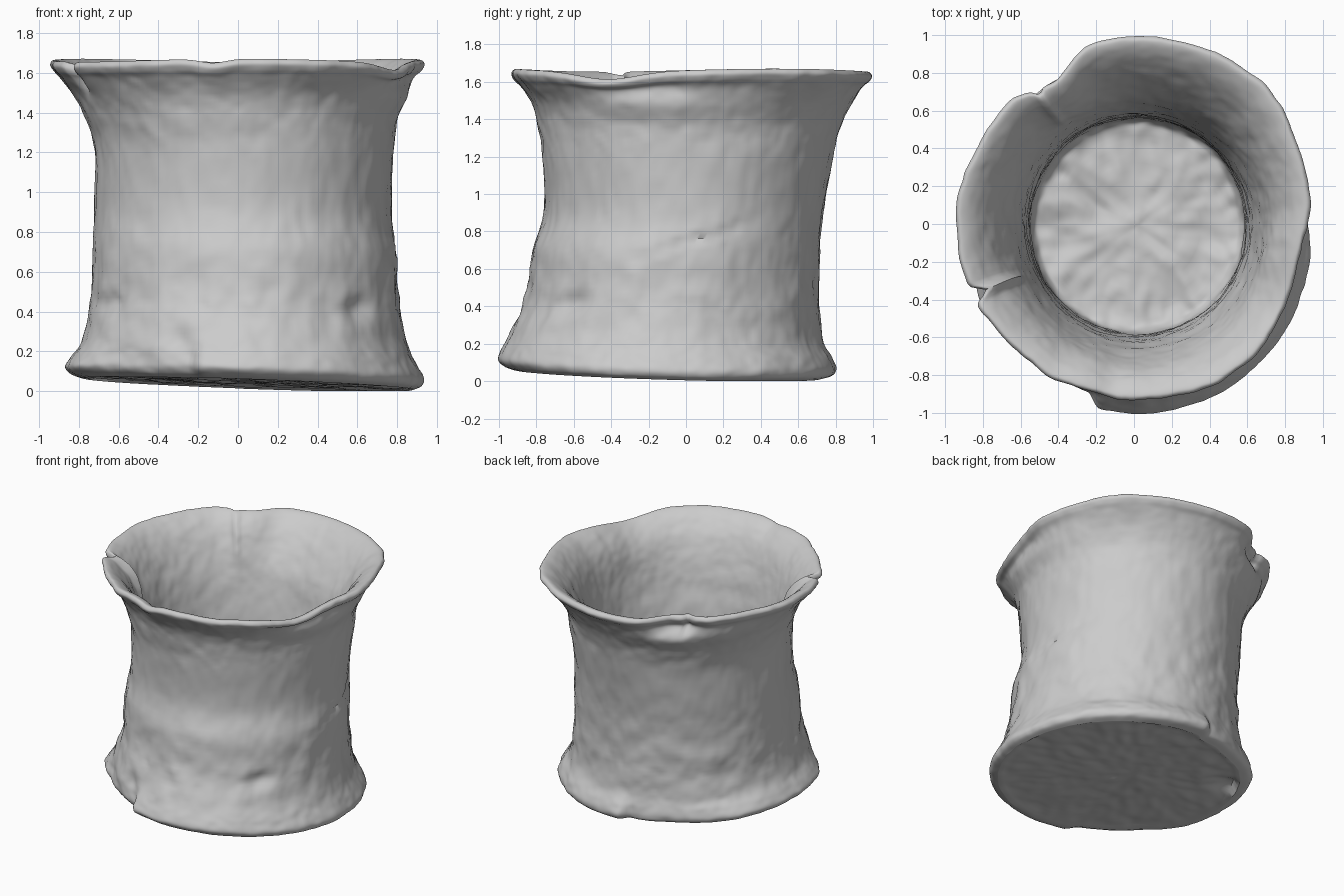
import bpy, bmesh, math
from mathutils import Vector, noise

if "Cube" in bpy.data.objects:
    bpy.data.objects.remove(bpy.data.objects["Cube"])

SEGMENTS, STEPS = 256, 6

# Outer wall stations: height, then extents right, left, front, back
OUTER = [
    (0.0, -.78, .88, -.92, .72), (.02, -.84, .92, -.97, .78),
    (.06, -.87, .93, -1.0, .80), (.12, -.84, .90, -.98, .78),
    (.2, -.79, .86, -.94, .735), (.35, -.75, .82, -.88, .715),
    (.5, -.74, .81, -.84, .71), (.7, -.73, .80, -.82, .715),
    (.9, -.72, .77, -.76, .735), (1.2, -.72, .785, -.77, .785),
    (1.36, -.76, .80, -.79, .825), (1.48, -.82, .85, -.82, .885),
]
# Hollow: height and radius, from the mouth down to the floor
INNER = [(1.605, .825), (1.53, .765), (1.43, .715), (1.3, .67), (1.15, .635), (.95, .6),
         (.7, .58), (.4, .57), (.29, .55), (.26, .48), (.26, .25), (.26, .01)]
# Lip radius at even angles, counter-clockwise from the left side
LIP = [.92, .95, .975, 1.01, 1.01, .995, .995, .97, .87, .92, .925, .94,
       .94, .94, .93, .91, .925, .92, .93, .935, .95, .94, .91, .89]
# Lip section: height and share of the lip radius
LIP_SECTION = [(1.57, .945), (1.61, .985), (1.64, 1), (1.662, .98), (1.648, .935)]


def spline(a, b, c, d, t):
    return b + t * ((c - a) + t * ((2*a - 5*b + 4*c - d) + t * (3*b - a - 3*c + d))) / 2


def bump(value, centre, width):
    return math.exp(-((value - centre) / width) ** 2)


def angle_bump(angle, degrees, width):
    gap = (angle - math.radians(degrees) + math.pi) % math.tau - math.pi
    return bump(gap, 0, width)


def ramp(value, low, high):
    t = min(1, max(0, (value - low) / (high - low)))
    return t * t * (3 - 2 * t)


def lip_radius(angle):
    n = len(LIP)
    f = angle / math.tau * n
    i = int(f)
    r = spline(*[LIP[(i + k) % n] for k in (-1, 0, 1, 2)], f - i)
    ragged = .008 * noise.noise(Vector((math.cos(angle), math.sin(angle), 0)) * 6)
    return r + ragged - .08 * angle_bump(angle, 204, .035) - .03 * angle_bump(angle, 126, .03)


def lip_lift(angle):
    return (-.04 * angle_bump(angle, -28, .25) - .02 * angle_bump(angle, 262, .1)
            - .02 * angle_bump(angle, 204, .05) + .008 * math.sin(3 * angle))


def foot_chip(angle):
    """Share of the foot broken away at one angle."""
    d = math.degrees(angle)
    front = .07 * ramp(d, 200, 225) * (1 - ramp(d, 251, 256))
    back = .07 * ramp(d, 91, 96) * (1 - ramp(d, 110, 150))
    return front + back


def stations(angle):
    """Points of the wall section at one angle, from the foot over the lip to the floor."""
    c, s = math.cos(angle), math.sin(angle)
    points = []
    for z, x0, x1, y0, y1 in OUTER:
        x = (x0 + x1) / 2 + (x1 - x0) / 2 * c
        y = (y0 + y1) / 2 + (y1 - y0) / 2 * s
        keep = 1 - foot_chip(angle) * bump(z, .06, .12)
        points.append(Vector((x * keep, y * keep, z)))
    r, lift = lip_radius(angle), lip_lift(angle)
    for z, share in LIP_SECTION:
        rise = lift * ramp(z, 1.52, 1.64)
        points.append(Vector((r * share * c, r * share * s, z + rise)))
    for z, radius in INNER:
        follow = ramp(z, 1.2, 1.62)
        rr = radius * (1 + (r / .94 - 1) * follow)
        shift = 1 - follow
        points.append(Vector((rr * c + .02 * shift, rr * s - .01 * shift, z + lift * follow)))
    return points


def weather(p, outside):
    """Push a point in or out for worn stone, and tilt the foot."""
    flat = Vector((p.x, p.y, 0))
    rough = .006 * noise.noise(p * 3) + .006 * noise.noise(p * 9) + .004 * noise.noise(p * 20)
    if outside:
        rough += bump(p.z, .4, .3) * .014 * noise.noise(p * 7)
        # Crack climbing the left side
        if p.x > .3:
            line = .74 + .4 * p.y + .06 * noise.noise(p * 4)
            rough -= .016 * bump(p.z, line, .02) * bump(p.y, .05, .3)
        # Dents low on the front
        for dx, dz in ((-.62, .42), (.6, .4), (-.3, .2)):
            if p.y < 0:
                rough -= .025 * bump(p.x, dx, .06) * bump(p.z, dz, .06)
    q = p + flat.normalized() * rough * min(1, flat.length * 1.5)
    if not outside and p.z < .4:
        q.z += .03 * noise.noise(p * 5) + .018 * noise.noise(p * 13)
    if outside:
        q.z += foot_tilt(p.x, p.y) * max(0, 1 - p.z / .7)
    return q


def foot_tilt(x, y):
    return max(0, .035 - .035 * x - .03 * y)


# Stone jar: section swept around the axis
bm = bmesh.new()
columns = []
outer_count = (len(OUTER) + 2) * STEPS
for i in range(SEGMENTS):
    pts = stations(math.tau * i / SEGMENTS)
    column = []
    last = len(pts) - 1
    for j in range(last):
        quad = [pts[min(max(j + k, 0), last)] for k in (-1, 0, 1, 2)]
        for t in range(STEPS):
            p = spline(*quad, t / STEPS)
            column.append(bm.verts.new(weather(p, len(column) < outer_count)))
    column.append(bm.verts.new(weather(pts[last], False)))
    columns.append(column)
for i in range(SEGMENTS):
    a, b = columns[i], columns[(i + 1) % SEGMENTS]
    for j in range(len(a) - 1):
        bm.faces.new((a[j], b[j], b[j + 1], a[j + 1]))
bm.faces.new([col[-1] for col in columns])

# Underside: shrinking rings of rough stone, with a broken hollow near the right edge
ring = [col[0] for col in columns]
RINGS = 24
for k in range(1, RINGS):
    share = 1 - k / RINGS
    new_ring = []
    for col in columns:
        x, y = col[0].co.x * share, col[0].co.y * share
        here = Vector((x, y, 0))
        z = foot_tilt(x, y) + .01 + .012 * noise.noise(here * 4) + .01 * noise.noise(here * 12)
        z += .05 * bump(x, -.64, .12) * bump(y, .25, .1)
        new_ring.append(bm.verts.new((x, y, max(z, 0))))
    for i in range(SEGMENTS):
        n = (i + 1) % SEGMENTS
        bm.faces.new((ring[n], ring[i], new_ring[i], new_ring[n]))
    ring = new_ring
bm.faces.new(ring[::-1])
bmesh.ops.recalc_face_normals(bm, faces=bm.faces)

mesh = bpy.data.meshes.new("stone_jar")
bm.to_mesh(mesh)
bm.free()
jar = bpy.data.objects.new("stone_jar", mesh)
bpy.context.collection.objects.link(jar)

# Plain grey stone
stone = bpy.data.materials.new("grey_stone")
stone.use_nodes = True
colour = (.6, .6, .6, 1)
stone.diffuse_color = colour
stone.node_tree.nodes["Principled BSDF"].inputs["Base Color"].default_value = colour
mesh.materials.append(stone)

bpy.context.view_layer.objects.active = jar
jar.select_set(True)
bpy.ops.object.shade_smooth_by_angle(angle=math.radians(50))
